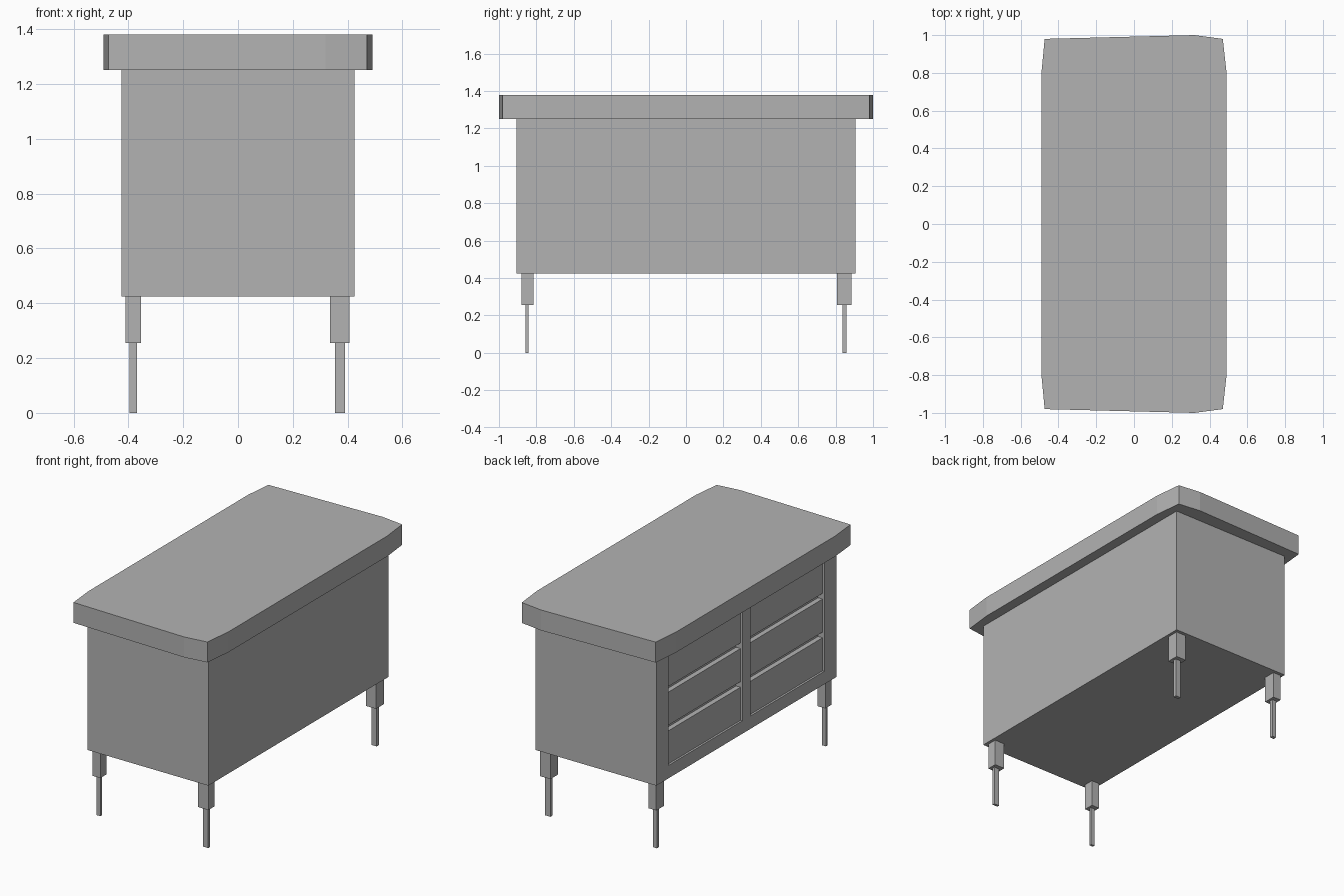
import bpy
import bmesh

old = bpy.data.objects.get("Cube")
if old:
    bpy.data.objects.remove(old, do_unlink=True)

# One plain grey for the whole piece
grey = bpy.data.materials.new("plain_grey")
grey.use_nodes = True
GREY = (0.45, 0.45, 0.45, 1.0)
grey.diffuse_color = GREY
grey.node_tree.nodes["Principled BSDF"].inputs["Base Color"].default_value = GREY


def prism(name, outline, z0, z1):
    """Extrude a flat outline (counter-clockwise from above) between two heights."""
    bm = bmesh.new()
    base = bm.faces.new([bm.verts.new((x, y, z0)) for x, y in outline])
    top = bmesh.ops.extrude_face_region(bm, geom=[base])["geom"]
    for v in top:
        if isinstance(v, bmesh.types.BMVert):
            v.co.z = z1
    bmesh.ops.recalc_face_normals(bm, faces=bm.faces)
    mesh = bpy.data.meshes.new(name)
    bm.to_mesh(mesh)
    bm.free()
    mesh.materials.append(grey)
    obj = bpy.data.objects.new(name, mesh)
    bpy.context.collection.objects.link(obj)
    return obj


def box(name, xs, ys, zs):
    (x0, x1), (y0, y1) = xs, ys
    return prism(name, [(x0, y0), (x1, y0), (x1, y1), (x0, y1)], *zs)


# Worktop with gently bowed edges
half = [(-0.49, -0.8), (-0.473, -0.98), (0.32, -1.0), (0.47, -0.98), (0.49, -0.8)]
prism("worktop", half + [(x, -y) for x, y in reversed(half)], 1.25, 1.38)

# Cabinet body
SIDE = -0.425
body = box("cabinet", (SIDE, 0.425), (-0.906, 0.906), (0.425, 1.25))

# Two drawer bays cut into the -x side, three drawer fronts set in each
LOW, HIGH, GAP = 0.507, 1.21, 0.036
height = (HIGH - LOW - 2 * GAP) / 3
for side, ys in (("back", (0.04, 0.785)), ("front", (-0.785, -0.04))):
    cutter = box(side + "_bay_cutter", (SIDE - 0.1, SIDE + 0.045), ys, (LOW, HIGH))
    cutter.hide_render = True
    cutter.hide_viewport = True
    cut = body.modifiers.new(side + "_bay", "BOOLEAN")
    cut.operation = "DIFFERENCE"
    cut.solver = "EXACT"
    cut.object = cutter
    for row in range(3):
        z = LOW + row * (height + GAP)
        box(f"{side}_drawer_{row + 1}", (SIDE + 0.013, SIDE + 0.05), ys, (z, z + height))

# Four legs, each a block with a thin foot below
leg_x = {"left": ((0.336, 0.407), (0.354, 0.391)), "right": ((-0.41, -0.354), (-0.396, -0.369))}
leg_y = {"front": ((-0.88, -0.816), (-0.858, -0.842)), "back": ((0.807, 0.885), (0.837, 0.858))}
for end, (block_y, foot_y) in leg_y.items():
    for side, (block_x, foot_x) in leg_x.items():
        box(f"{end}_{side}_leg_block", block_x, block_y, (0.255, 0.425))
        box(f"{end}_{side}_leg_foot", foot_x, foot_y, (0, 0.255))
